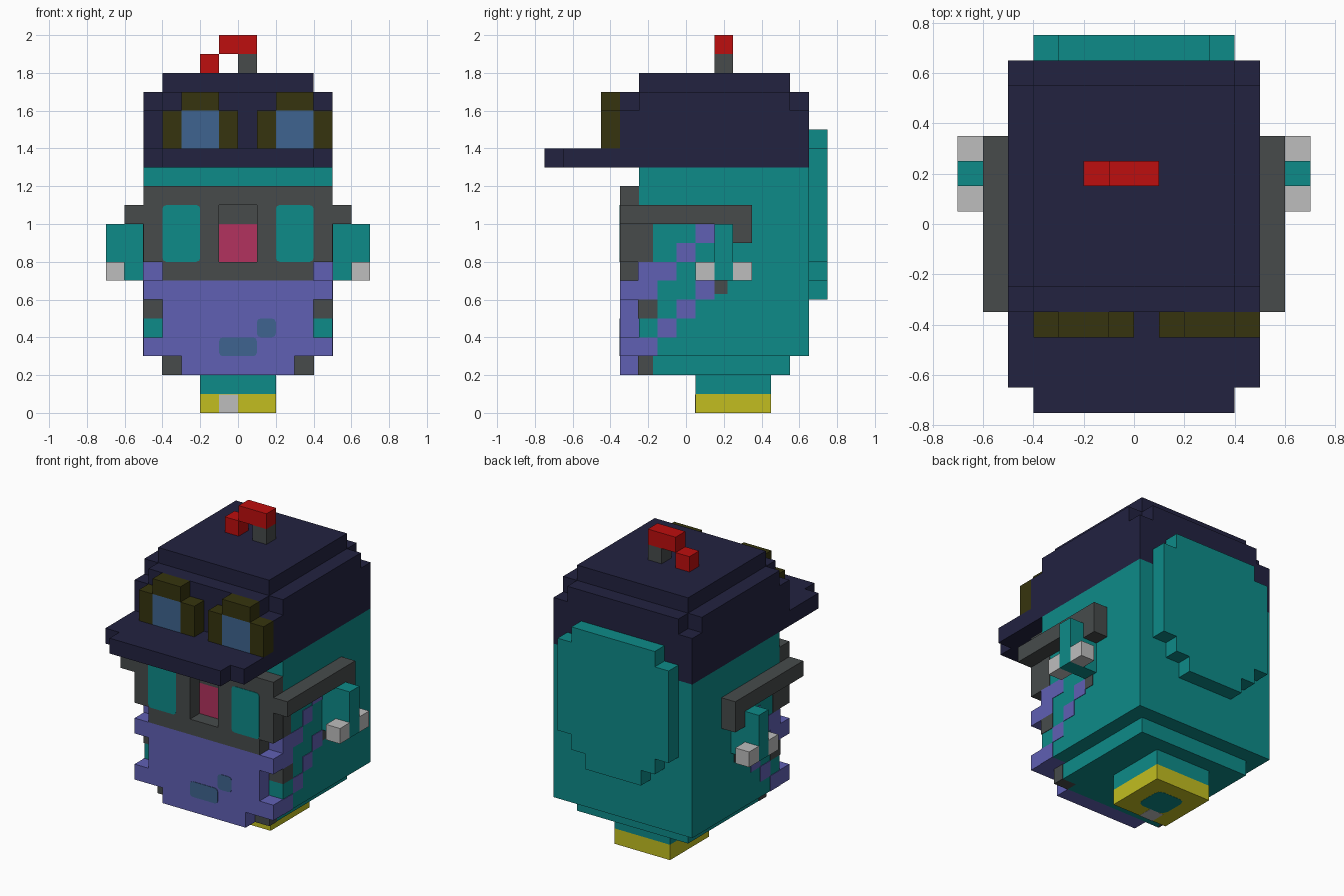
import bpy
import bmesh
from mathutils import Vector

UNIT = 0.1      # edge of one block
SKIN = 0.03     # how far an inlaid colour stands proud, in blocks

default_cube = bpy.data.objects.get("Cube")
if default_cube:
    bpy.data.objects.remove(default_cube, do_unlink=True)


def to_linear(value):
    return value / 12.92 if value <= 0.04045 else ((value + 0.055) / 1.055) ** 2.4


def make_material(name, hex_code):
    channels = [to_linear(c / 255) for c in bytes.fromhex(hex_code)]
    colour = (*channels, 1.0)
    mat = bpy.data.materials.new(name)
    mat.use_nodes = True
    mat.diffuse_color = colour
    shader = mat.node_tree.nodes["Principled BSDF"]
    shader.inputs["Base Color"].default_value = colour
    shader.inputs["Roughness"].default_value = 0.8
    return mat


teal = make_material("teal", "0D8B89")
navy = make_material("navy", "222240")
grey = make_material("dark grey", "474B4B")
olive = make_material("olive", "36340E")
glass = make_material("glass blue", "3E6490")
purple = make_material("purple", "6060B4")
red = make_material("red", "BE0E0E")
pink = make_material("pink", "B2325E")
white = make_material("light grey", "BEBEBE")
yellow = make_material("yellow", "C2BE20")


def blocks(name, mat, boxes, mirror=False, round_axis=None, radius=0.2):
    """One object from boxes ((x0, x1), (y0, y1), (z0, z1)) in block units.
    round_axis rounds the edges running along that axis."""
    bm = bmesh.new()
    if mirror:
        boxes = boxes + [((-x[1], -x[0]), y, z) for x, y, z in boxes]
    for spans in boxes:
        low = Vector([s[0] for s in spans])
        high = Vector([s[1] for s in spans])
        middle, size = (low + high) / 2, high - low
        middle.y -= 0.5
        made = bmesh.ops.create_cube(bm, size=1)["verts"]
        for v in made:
            v.co = (middle + v.co * size) * UNIT
    if round_axis is not None:
        edges = []
        for e in bm.edges:
            run = e.verts[0].co - e.verts[1].co
            if abs(run[round_axis]) > run.length * 0.99:
                edges.append(e)
        bmesh.ops.bevel(bm, geom=edges, offset=radius * UNIT, segments=2,
                        profile=0.5, affect="EDGES")
    mesh = bpy.data.meshes.new(name)
    bm.to_mesh(mesh)
    bm.free()
    mesh.materials.append(mat)
    obj = bpy.data.objects.new(name, mesh)
    bpy.context.collection.objects.link(obj)
    return obj


def front_plate(y):
    return (y - SKIN, y)


# Body, stepped underside and neck
blocks("body", teal, [((-5, 5), (-2, 7), (3, 13)),
                      ((-4, 4), (-2, 6), (2, 3)),
                      ((-2, 2), (1, 5), (1, 2))])

# Base with a pale front block and a dark socket underneath
blocks("base", yellow, [((-2, 2), (1, 5), (0, 1))])
blocks("base_front_mark", white, [((-1, 0), (1 - SKIN, 2), (0, 1 - SKIN)),
                                  ((-1, 0), (1, 2), (-SKIN / 3, SKIN))])
blocks("base_socket", teal, [((-1, 1), (2, 4), (-SKIN / 3, SKIN))],
       round_axis=2, radius=0.4)

# Back pack, with clipped corners
blocks("back_pack", teal, [((-3, 3), (7, 8), (14, 15)),
                           ((-4, 4), (7, 8), (8, 14)),
                           ((-3, 3), (7, 8), (7, 8)),
                           ((-2, 2), (7, 8), (6, 7))])

# Face frame around the eyes and the sunken nose
blocks("face_frame", grey, [((-5, 5), (-3, -2), (11, 12)),
                            ((-4, 4), (-3, -2), (7, 8))])
blocks("face_frame_sides", grey, [((1, 5), (-3, -2), (8, 11))], mirror=True)
blocks("nose_top", grey, [((-1, 1), front_plate(-2), (10, 11))])
blocks("nose", pink, [((-1, 1), front_plate(-2), (8, 10))])
blocks("eyes", teal, [((2, 4), front_plate(-3), (8, 11))],
       mirror=True, round_axis=1)

# Jaw panel with ragged sides, and mouth
jaw_half_widths = (3, 5, 4, 4, 5)
blocks("jaw", purple, [((-w, w), (-3, -2), (z, z + 1))
                       for z, w in enumerate(jaw_half_widths, start=2)])
blocks("mouth", glass, [((-1, 1), front_plate(-3), (3, 4)),
                        ((1, 2), front_plate(-3), (4, 5))], round_axis=1)

# Inlaid pattern on both cheeks
cheek = (4, 5 + SKIN)
edge = -2 - SKIN
blocks("cheek_pattern", purple,
       [(cheek, (edge, -1), (3, 4)), (cheek, (-1, 0), (4, 5)),
        (cheek, (0, 1), (5, 6)), (cheek, (1, 2), (6, 7)),
        (cheek, (edge, -1), (6, 7)), (cheek, (edge, 0), (7, 8)),
        (cheek, (0, 1), (8, 9)), (cheek, (1, 2), (9, 10))], mirror=True)
blocks("cheek_shadow_blocks", grey,
       [(cheek, (edge, -1), (5, 6)),
        (cheek, (-2, -1.25), (8, 10)),
        (cheek, (2, 2.7), (6.3, 7)),
        ((3, 4 + SKIN), (edge, -1.25), (2, 3))], mirror=True)

# Ear bars along the sides
blocks("ear_bars", grey, [((5, 6), (-3, 4), (10, 11)),
                          ((5, 6), (3, 4), (9, 10))], mirror=True)

# Small arms with two fingers each
blocks("arms", teal, [((5, 7), (2, 3), (7, 10))], mirror=True)
blocks("fingers", white, [((6, 7), (1, 2), (7, 8)),
                          ((6, 7), (3, 4), (7, 8))], mirror=True)

# Cap: brim, crown and stepped top
blocks("cap_brim", navy, [((-5, 5), (-6, 7), (13, 14)),
                          ((-4, 4), (-7, -6), (13, 14))])
blocks("cap_crown", navy, [((-5, 5), (-3, 7), (14, 16)),
                           ((-5, 5), (-2, 6), (16, 17)),
                           ((-4, 4), (-3, 7), (16, 17)),
                           ((-4, 4), (-2, 6), (17, 18))])

# Goggles on the cap, one pair of rims and a lens per side
for side, x in (("right", -4), ("left", 1)):
    depth = (-4, -3)
    blocks(f"goggle_rim_{side}", olive, [((x, x + 1), depth, (14, 16)),
                                         ((x + 3, x + 4), depth, (14, 16)),
                                         ((x + 1, x + 3), depth, (16, 17))])
    blocks(f"goggle_lens_{side}", glass, [((x + 1, x + 3), depth, (14, 16))])

# Bent antenna on top
blocks("antenna_post", grey, [((0, 1), (2, 3), (18, 19))])
blocks("antenna_tip", red, [((-1, 1), (2, 3), (19, 20)),
                            ((-2, -1), (2, 3), (18, 19))])
